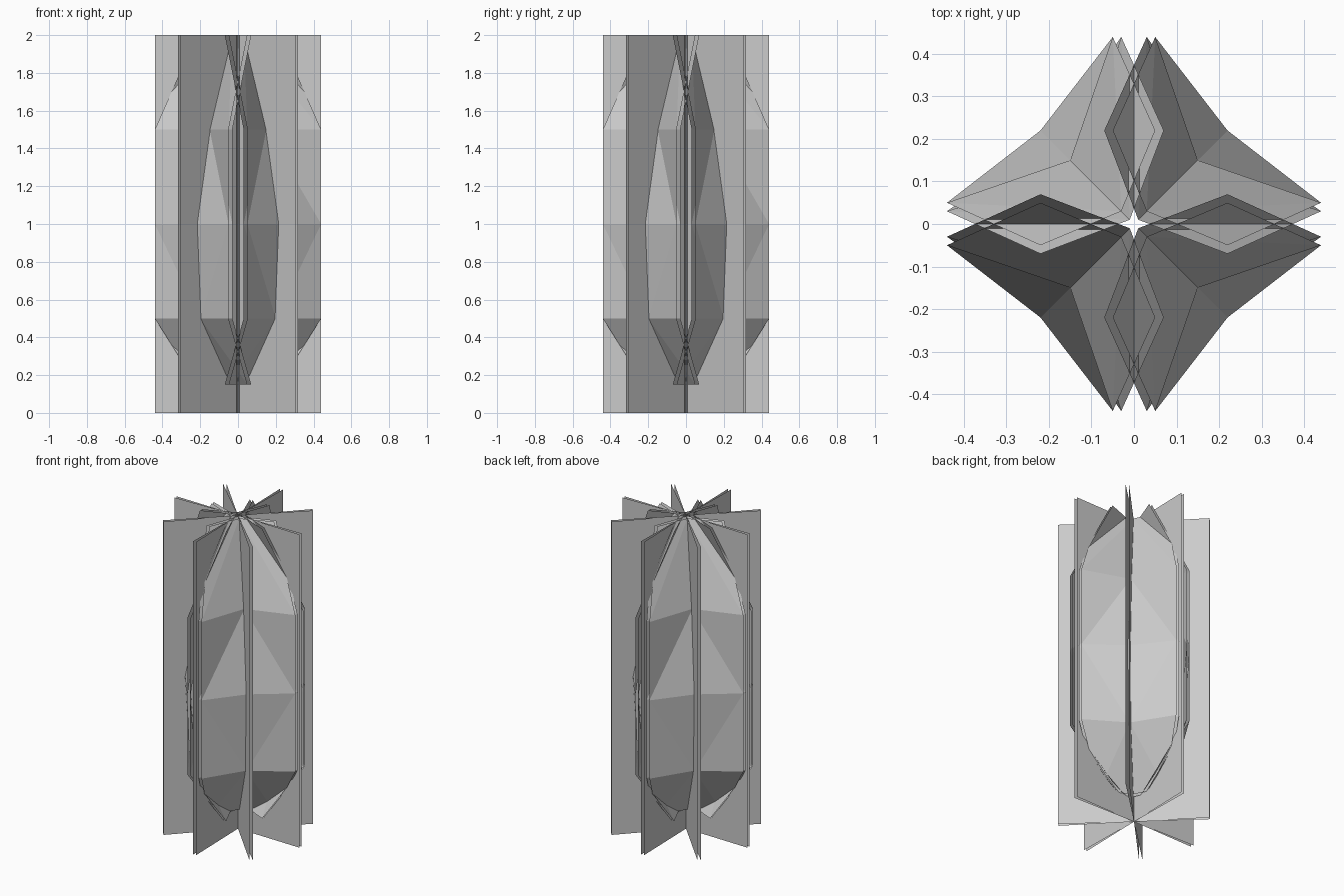
import bpy
from math import sin, cos, pi, radians

if "Cube" in bpy.data.objects:
    bpy.data.objects.remove(bpy.data.objects["Cube"])


def add_mesh(name, verts, faces):
    mesh = bpy.data.meshes.new(name)
    mesh.from_pydata(verts, [], faces)
    mesh.update()
    ob = bpy.data.objects.new(name, mesh)
    bpy.context.collection.objects.link(ob)
    return ob


def turn(p, a):
    x, y, z = p
    return (x * cos(a) - y * sin(a), x * sin(a) + y * cos(a), z)


# Upright crossed cards, each a pair fanned slightly apart
R, H = 0.44, 2.0
for i in range(4):
    verts, faces = [], []
    for fan in (-1.3, 1.3):
        a = i * pi / 4 + radians(fan)
        n = len(verts)
        x, y = R * cos(a), R * sin(a)
        verts += [(-x, -y, 0), (x, y, 0), (x, y, H), (-x, -y, H)]
        faces.append((n, n + 1, n + 2, n + 3))
    add_mesh(f"crossed_card_{i + 1}", verts, faces)

# Leaf rows: height, edge reach, edge offset from axis, midrib position
ROWS = [(0.15, 0.22, -0.05, 0.04),
        (0.5, 0.44, 0.05, 0.20),
        (1.0, 0.44, 0.05, 0.22),
        (1.5, 0.44, 0.05, 0.15),
        (2.0, 0.22, -0.05, 0.03)]


def leaf(name, angle, inset):
    verts, faces = [], []
    for z, reach, off, mid in ROWS:
        m = mid - inset
        o = off - inset
        verts += [turn(p, angle) for p in
                  ((reach, o, z), (m, m, z), (o, reach, z))]
    for r in range(len(ROWS) - 1):
        a, b = r * 3, r * 3 + 3
        e0, m0, f0, e1, m1, f1 = a, a + 1, a + 2, b, b + 1, b + 2
        if r < 2 and r != 0:
            # diagonals fan down from the widest row
            faces += [(e0, e1, m0), (m0, e1, m1)][::1]
            faces += [(m0, m1, f1), (m0, f1, f0)]
        else:
            faces += [(e0, m1, e1), (e0, m0, m1)]
            faces += [(m0, f0, m1), (f0, f1, m1)]
    add_mesh(name, verts, faces)


# Four quarter leaves, each with an outer and inner skin
for i in range(4):
    leaf(f"outer_leaf_{i + 1}", i * pi / 2, 0.0)
    leaf(f"inner_leaf_{i + 1}", i * pi / 2, 0.02)
